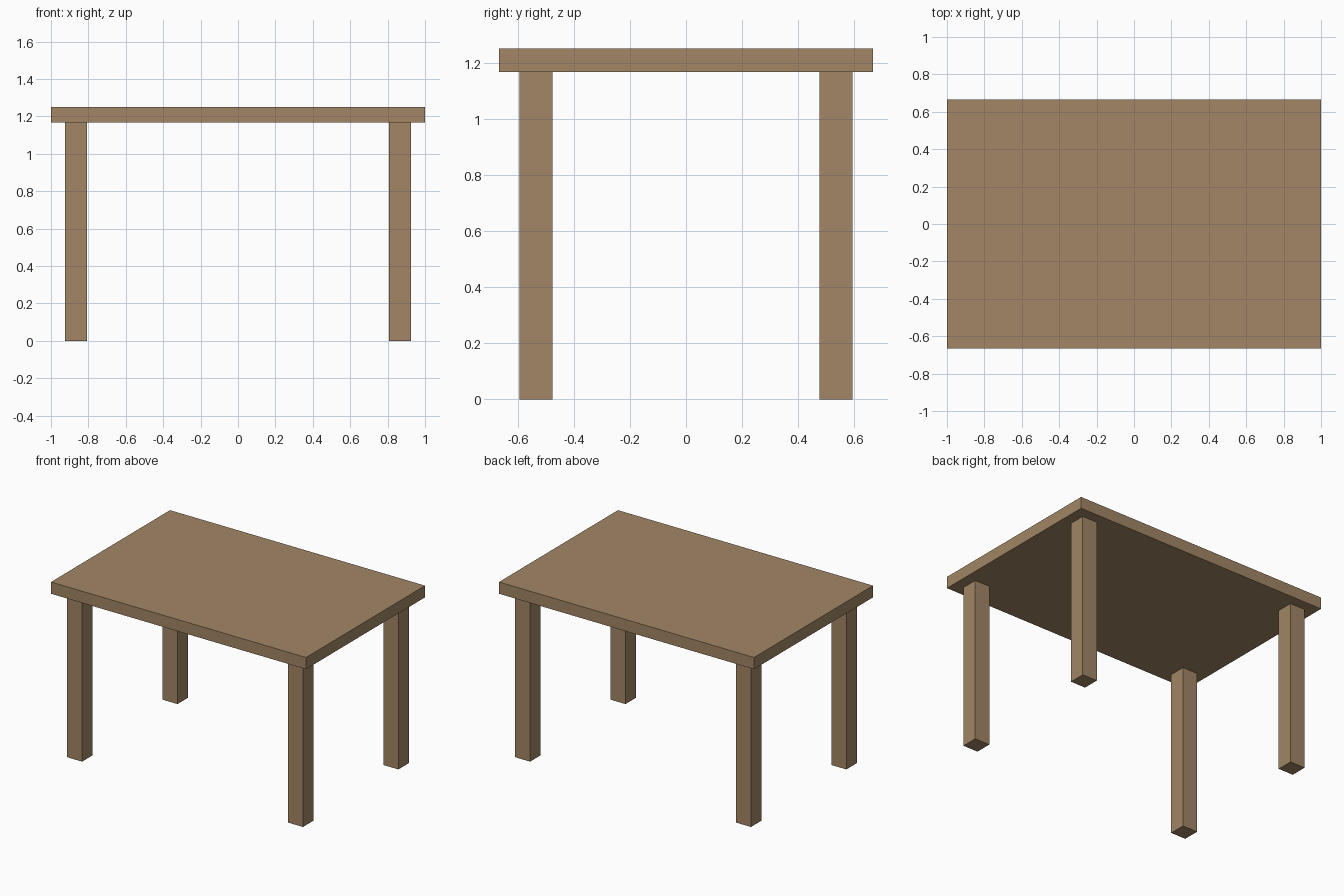
import bpy

if "Cube" in bpy.data.objects:
    bpy.data.objects.remove(bpy.data.objects["Cube"])

wood = bpy.data.materials.new("wood")
wood.diffuse_color = (0.36, 0.24, 0.13, 1)
wood.use_nodes = True
wood.node_tree.nodes["Principled BSDF"].inputs["Base Color"].default_value = wood.diffuse_color


def box(name, centre, size):
    bpy.ops.mesh.primitive_cube_add(size=1, location=centre)
    obj = bpy.context.object
    obj.name = name
    obj.scale = size
    bpy.ops.object.transform_apply(location=False, rotation=False, scale=True)
    obj.data.materials.append(wood)
    return obj


HEIGHT, THICKNESS, LEG = 1.25, 0.083, 0.117
leg_height = HEIGHT - THICKNESS

# Table top
box("table_top", (0, 0, HEIGHT - THICKNESS / 2), (2, 1.333, THICKNESS))

# Four square legs, set in from the corners
for y, depth in ((-0.534, "front"), (0.534, "back")):
    for x, side in ((-0.866, "left"), (0.866, "right")):
        box(f"{depth}_{side}_leg", (x, y, leg_height / 2), (LEG, LEG, leg_height))
